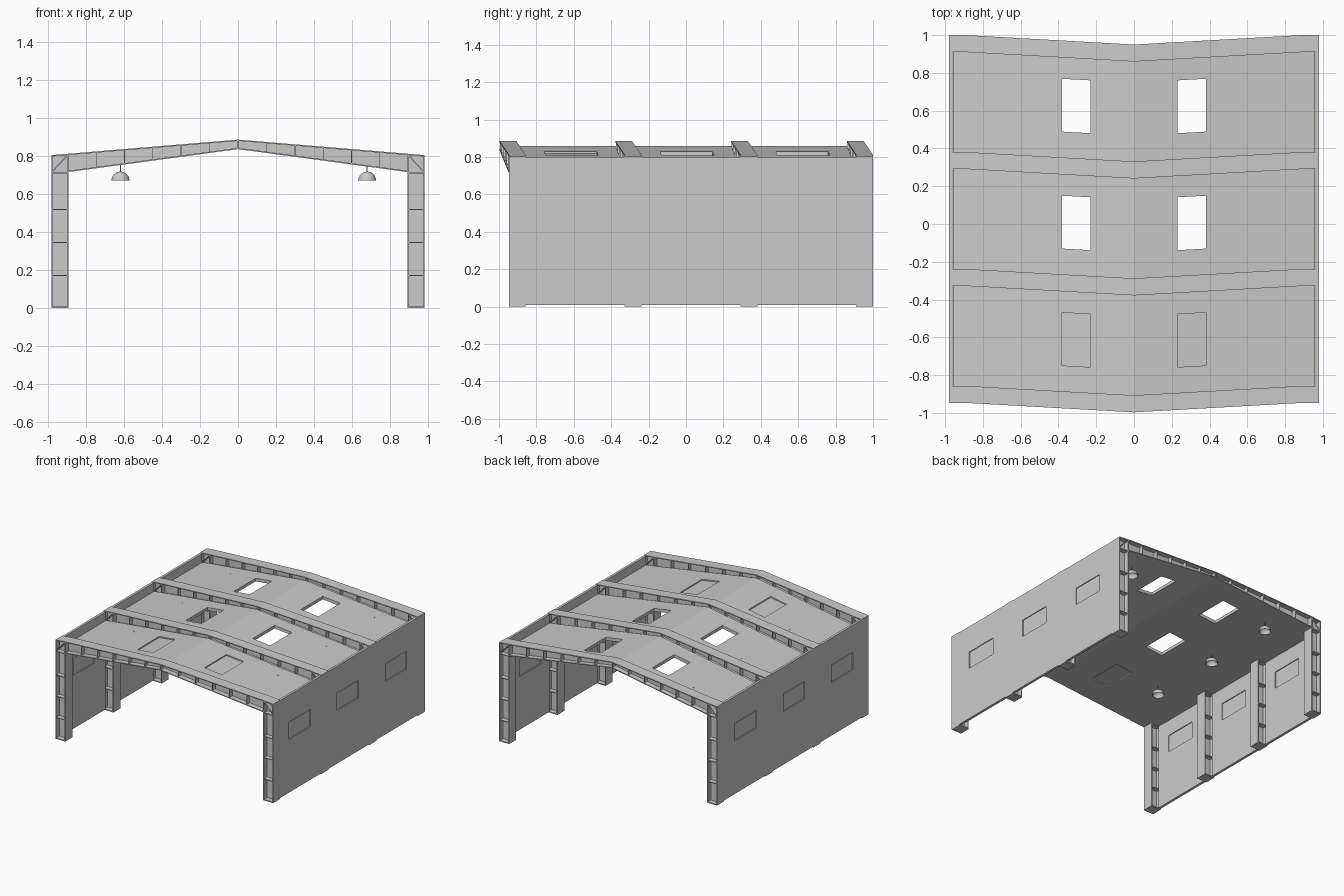
import bpy, bmesh, math
from mathutils import Vector, Matrix

if "Cube" in bpy.data.objects:
    bpy.data.objects.remove(bpy.data.objects["Cube"])

FRAME_Y = [-0.902 + 0.619 * i for i in range(4)]
HALF_FLANGE = 0.045
COL_IN, COL_OUT = 0.89, 0.98
T = 0.007                       # steel plate thickness


def top(x):                     # upper face of the rafters
    return 0.885 - 0.083 * x


def low(x):                     # lower face of the rafters
    return 0.835 - 0.135 * x


def skew(x):                    # the rafters lean forward towards the ridge
    return -0.05 * max(0.0, 1 - x / COL_IN)


def finish(bm, name, mirror=False, smooth=False):
    bmesh.ops.recalc_face_normals(bm, faces=bm.faces)
    if mirror:                  # open the ridge so that both halves weld
        seam = [f for f in bm.faces if all(abs(v.co.x) < 1e-6 for v in f.verts)]
        bmesh.ops.delete(bm, geom=seam, context='FACES')
    me = bpy.data.meshes.new(name)
    bm.to_mesh(me)
    bm.free()
    ob = bpy.data.objects.new(name, me)
    bpy.context.collection.objects.link(ob)
    if mirror:
        mod = ob.modifiers.new("mirror", 'MIRROR')
        mod.merge_threshold = 0.0001
    if smooth:
        bpy.context.view_layer.objects.active = ob
        ob.select_set(True)
        bpy.ops.object.shade_smooth_by_angle(angle=math.radians(40))
        ob.select_set(False)
    return ob


def prism(bm, pts, y, half):
    """Extrude an x-z outline along y, following the lean of the rafters."""
    a = [bm.verts.new((x, y - half + skew(x), z)) for x, z in pts]
    b = [bm.verts.new((x, y + half + skew(x), z)) for x, z in pts]
    bm.faces.new(a)
    bm.faces.new(b[::-1])
    for i in range(len(pts)):
        j = (i + 1) % len(pts)
        bm.faces.new((a[i], b[i], b[j], a[j]))


def box(bm, x0, x1, z0, z1, y, half):
    prism(bm, [(x0, z0), (x1, z0), (x1, z1), (x0, z1)], y, half)


def sheet(name, us, vs, place, depth, hole=None):
    """Grid sheet with an optional missing cell, thickened along depth."""
    bm = bmesh.new()
    g = [[bm.verts.new(place(u, v)) for v in vs] for u in us]
    for i in range(len(us) - 1):
        for j in range(len(vs) - 1):
            if (i, j) != hole:
                bm.faces.new((g[i][j], g[i + 1][j], g[i + 1][j + 1], g[i][j + 1]))
    r = bmesh.ops.extrude_face_region(bm, geom=bm.faces[:], use_keep_orig=True)
    moved = [e for e in r['geom'] if isinstance(e, bmesh.types.BMVert)]
    bmesh.ops.translate(bm, verts=moved, vec=depth)
    return finish(bm, name, mirror=True)


# Portal frames: columns, haunches and tapered rafters
for n, y in enumerate(FRAME_Y):
    bm = bmesh.new()
    hf, hs = HALF_FLANGE, HALF_FLANGE - 0.003
    # column flanges, web, base plate and stiffeners
    box(bm, COL_OUT - T, COL_OUT, 0.008, top(COL_OUT) - T, y, hf)
    box(bm, COL_IN, COL_IN + T, 0.008, top(COL_IN) - T, y, hf)
    prism(bm, [(COL_IN + T, 0.008), (COL_OUT - T, 0.008),
               (COL_OUT - T, top(COL_OUT) - T), (COL_IN + T, top(COL_IN) - T)], y, 0.004)
    box(bm, COL_IN, COL_OUT, 0, 0.008, y, hf)
    for z in (0.172, 0.345, 0.518, low(COL_IN) - 0.005):
        box(bm, COL_IN + T, COL_OUT - T, z - 0.003, z + 0.003, y, hs)
    # diagonal corner stiffener
    zb, zt = low(COL_IN), top(COL_IN) - T
    prism(bm, [(COL_OUT - T, zb), (COL_OUT - T, zb + 0.008),
               (COL_IN + T, zt), (COL_IN + T, zt - 0.008)], y, hs)
    # rafter top flange, bottom flange and web
    for x0, x1 in ((0, COL_IN), (COL_IN, COL_OUT)):
        prism(bm, [(x0, top(x0) - T), (x1, top(x1) - T), (x1, top(x1)), (x0, top(x0))], y, hf)
    x1 = COL_IN
    prism(bm, [(0, low(0)), (x1, low(x1)), (x1, low(x1) + T), (0, low(0) + T)], y, hf)
    prism(bm, [(0, low(0) + T), (x1, low(x1) + T), (x1, top(x1) - T), (0, top(0) - T)], y, 0.004)
    # rafter stiffeners
    for k in range(6):
        a = x1 * k / 6
        b = a + 0.004
        prism(bm, [(a, low(a) + T), (b, low(b) + T), (b, top(b) - T), (a, top(a) - T)], y, hs)
    finish(bm, f"portal_frame_{n + 1}", mirror=True)

# Bays between the frames
for n in range(3):
    y0 = FRAME_Y[n] + HALF_FLANGE
    y1 = FRAME_Y[n + 1] - HALF_FLANGE
    c = (y0 + y1) / 2

    # side walls with recessed windows
    def on_wall(x):
        return lambda u, v: (x, u, v)
    w0, w1 = c - 0.015 - 0.137, c - 0.015 + 0.137
    sheet(f"side_walls_{n + 1}", [y0, w0, w1, y1], [0.008, 0.44, 0.58, 0.8],
          on_wall(0.96), Vector((0.02, 0, 0)), hole=(1, 1))
    sheet(f"window_panes_{n + 1}", [w0, w1], [0.44, 0.58], on_wall(0.967), Vector((0.006, 0, 0)))

    # roof slab at the rafter bottoms, with skylight openings
    def on_roof(dz):
        return lambda u, v: (u, v + skew(u), low(u) + dz)
    s0, s1 = c + 0.012 - 0.14, c + 0.012 + 0.14
    sheet(f"roof_{n + 1}", [0, 0.23, 0.38, COL_IN, 0.957], [y0, s0, s1, y1],
          on_roof(0), Vector((0, 0, 0.025)), hole=(1, 1))
    if n == 0:                  # only the front skylights are glazed
        sheet("skylight_panes", [0.23, 0.38], [s0, s1], on_roof(0.009), Vector((0, 0, 0.007)))

    # hanging dome lamps
    for side, x in (("left", -0.617), ("right", 0.678)):
        y = c + 0.139
        bm = bmesh.new()
        outline = [(0.047 * math.cos(a), 0.047 * math.sin(a))
                   for a in (math.pi / 2 * i / 8 for i in range(9))]
        outline += [(r * 0.92, z * 0.92) for r, z in reversed(outline)]
        vs = [bm.verts.new((x + r, y, 0.67 + z)) for r, z in outline]
        es = [bm.edges.new((vs[i], vs[(i + 1) % len(vs)])) for i in range(len(vs))
              if i != 8]
        bmesh.ops.spin(bm, geom=vs + es, cent=(x, y, 0), axis=(0, 0, 1),
                       angle=2 * math.pi, steps=24)
        bmesh.ops.remove_doubles(bm, verts=bm.verts, dist=0.0002)
        stem_top = low(abs(x)) + 0.028
        bmesh.ops.create_cone(bm, cap_ends=True, segments=8, radius1=0.003, radius2=0.003,
                              depth=stem_top - 0.7,
                              matrix=Matrix.Translation((x, y, (stem_top + 0.7) / 2)))
        finish(bm, f"lamp_{side}_{n + 1}", smooth=True)
